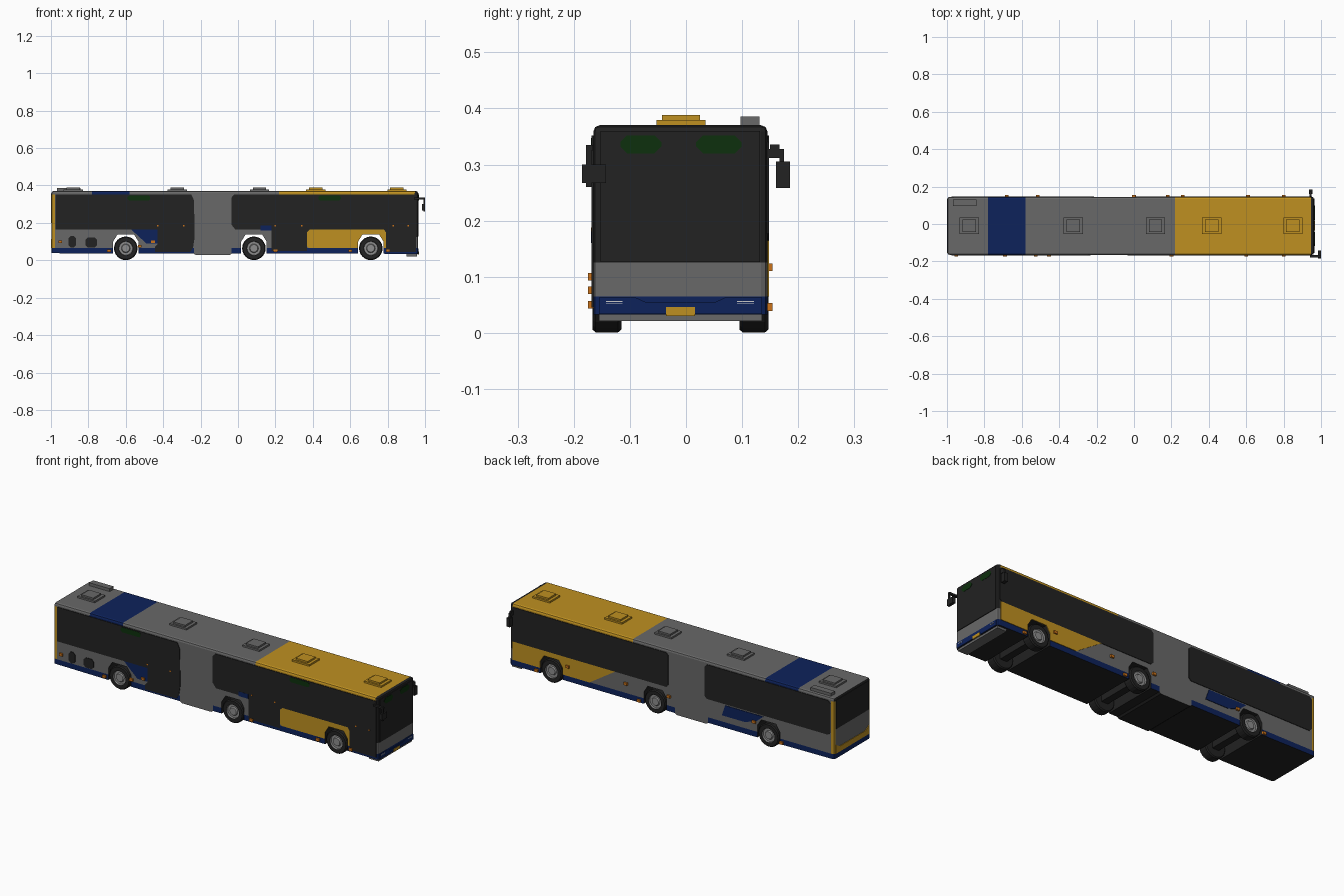
import bpy, bmesh, math
from mathutils import Vector

cube = bpy.data.objects.get("Cube")
if cube:
    bpy.data.objects.remove(cube)


def material(name, r, g, b):
    m = bpy.data.materials.new(name)
    m.use_nodes = True
    m.diffuse_color = (r, g, b, 1)
    m.node_tree.nodes["Principled BSDF"].inputs["Base Color"].default_value = (r, g, b, 1)
    return m


GRAY = material("body gray", .14, .14, .14)
GOLD = material("golden yellow", .52, .28, .015)
BLUE = material("navy blue", .004, .016, .105)
DARK = material("dark glass", .016, .016, .016)
GREEN = material("sign green", .004, .03, .004)
AMBER = material("amber lamp", .6, .17, .01)
METAL = material("wheel metal", .27, .27, .27)
LAMP = material("headlamp white", .6, .6, .6)

MID, HALF = -.01, .155            # body centre line and half width
AXLES = (-.6, .085, .71)
FRONT, REAR = .962, -.997


def finish(name, bm, *mats):
    bmesh.ops.recalc_face_normals(bm, faces=bm.faces)
    me = bpy.data.meshes.new(name)
    bm.to_mesh(me)
    bm.free()
    for m in mats:
        me.materials.append(m)
    ob = bpy.data.objects.new(name, me)
    bpy.context.collection.objects.link(ob)
    return ob


def prism_mesh(points, axis, lo, hi):
    """Extrude a flat outline along x or y."""
    bm = bmesh.new()
    place = (lambda p: (p[0], lo, p[1])) if axis == "y" else (lambda p: (lo, p[0], p[1]))
    face = bm.faces.new([bm.verts.new(place(p)) for p in points])
    new = bmesh.ops.extrude_face_region(bm, geom=[face])["geom"]
    step = Vector((0, hi - lo, 0)) if axis == "y" else Vector((hi - lo, 0, 0))
    bmesh.ops.translate(bm, vec=step, verts=[v for v in new if isinstance(v, bmesh.types.BMVert)])
    bmesh.ops.recalc_face_normals(bm, faces=bm.faces)
    return bm


def prism(name, points, axis, lo, hi, mat):
    return finish(name, prism_mesh(points, axis, lo, hi), mat)


def rect(a, b, c, d, cut=0):
    """Rectangle outline with optional cut corners."""
    if not cut:
        return [(a, c), (b, c), (b, d), (a, d)]
    return [(a + cut, c), (b - cut, c), (b, c + cut), (b, d - cut),
            (b - cut, d), (a + cut, d), (a, d - cut), (a, c + cut)]


def box(name, x0, x1, y0, y1, z0, z1, mat):
    return prism(name, rect(x0, x1, z0, z1), "y", y0, y1, mat)


def side_plate(name, side, points, mat, out=.003):
    y = MID + side * HALF
    return prism(name, points, "y", y - side * .001, y + side * out, mat)


def arch(cx, base):
    """Wheel opening outline, from rear to front."""
    return [(cx - .068, base), (cx - .068, .1), (cx - .045, .137),
            (cx + .045, .137), (cx + .068, .1), (cx + .068, base)]


# Body shell: side outline with wheel openings, extruded across the width
outline = [(REAR, .37), (REAR, .038)]
outline += arch(AXLES[0], .035)
outline += [(-.235, .035), (-.225, .027), (-.045, .027), (-.035, .035)]
outline += arch(AXLES[1], .035) + arch(AXLES[2], .035) + [(FRONT, .033), (FRONT, .37)]
bm = prism_mesh(outline, "y", MID - HALF, MID + HALF)


def rounded(e):
    a, b = (v.co for v in e.verts)
    on_roof = min(a.z, b.z) > .36
    upright = abs(a.z - b.z) > .3
    return on_roof or upright


bmesh.ops.bevel(bm, geom=[e for e in bm.edges if rounded(e)], offset=.011, segments=2,
                affect="EDGES", profile=.5)
cuts = [(Vector((x, 0, 0)), (1, 0, 0)) for x in (-.978, -.78, -.58, -.235, -.035, .22, .945)]
cuts += [(Vector((0, 0, z)), (0, 0, 1)) for z in (.065, .125, .352)]
for co, no in cuts:
    bmesh.ops.bisect_plane(bm, geom=bm.verts[:] + bm.edges[:] + bm.faces[:], plane_co=co, plane_no=no)


def roof_index(x):
    if x > .945:
        return 3
    return 1 if x > .22 else 2 if -.78 < x < -.58 else 0


for f in bm.faces:
    c, n = f.calc_center_median(), f.normal
    inside = abs(n.y) < .1 and c.z < .14 and REAR + .02 < c.x < FRONT - .02
    if n.z < -.5 or inside:
        f.material_index = 3
    elif c.z > .352:
        f.material_index = 3 if c.x < -.99 else roof_index(c.x)
    elif c.z < .065:
        f.material_index = 0 if -.235 < c.x < -.035 else 2
    elif c.x > .945:
        f.material_index = 3 if c.z > .125 else 0
    elif c.x < -.978 and n.x > -.95:
        f.material_index = 1
finish("body_shell", bm, GRAY, GOLD, BLUE, DARK)

# Door side: glazing with doors, coloured panels
side_plate("rear_glazing_and_door", -1, [
    (-.975, .352), (-.25, .352), (-.235, .32), (-.232, .12), (-.24, .07), (-.255, .045),
    (-.445, .045), (-.445, .07), (-.43, .085), (-.43, .165), (-.975, .165)], DARK)
side_plate("front_glazing_and_doors", -1, [
    (-.035, .335), (-.02, .352), (.952, .352), (.952, .045), (.79, .045), (.79, .15), (.78, .165),
    (.385, .165), (.37, .15), (.37, .05), (.18, .05), (.18, .165), (-.015, .165), (-.035, .19)], DARK)
side_plate("gold_panel_right", -1, [(.37, .075), (.38, .065)] + arch(AXLES[2], .065)
           + [(.79, .065), (.79, .15), (.78, .165), (.385, .165), (.37, .15)], GOLD, .002)
side_plate("blue_panel_right", -1, [(-.57, .165), (-.43, .165), (-.43, .09), (-.49, .09), (-.55, .145)], BLUE)
side_plate("blue_trim_right", -1, rect(.12, .18, .16, .185), BLUE, .004)
for x, w, z in ((-.886, .019, .13), (-.785, .03, .122)):
    side_plate("engine_vent", -1, rect(x - w, x + w, .068, z, .012), DARK)
for x in (-.53, .49):
    side_plate("side_sign", -1, rect(x - .06, x + .06, .32, .347, .008), GREEN, .0045)
for x in (-.43, -.29, .2, .34, .83, .91):
    side_plate("door_button", -1, rect(x - .004, x + .004, .181, .188), AMBER, .0045)

# Window side
side_plate("rear_glazing_left", 1, rect(-.975, -.215, .165, .352, .014), DARK)
side_plate("front_glazing_left", 1, rect(.005, .952, .165, .352, .012), DARK)
side_plate("gold_panel_left", 1, [(.48, .065)] + arch(AXLES[2], .065)
           + [(.945, .065), (.945, .165), (.325, .165)], GOLD)
side_plate("blue_panel_left", 1, [(-.57, .158), (-.34, .158), (-.32, .1), (-.46, .1), (-.53, .125)], BLUE)

# Side marker lamps
for side, z, spots in ((-1, .1, (-.95, -.455)), (-1, .05, (-.69, .2, .6, .8)), (-1, .076, (-.525,)),
                       (1, .117, (-.515, 0, .26, .61)), (1, .046, (-.68, .18, .8))):
    for x in spots:
        side_plate("marker_lamp", side, rect(x - .01, x + .01, z - .007, z + .007), AMBER, .0095)

# Front end
def front_plate(name, points, mat, out=.003):
    return prism(name, points, "x", FRONT - .001, FRONT + out, mat)


front_plate("windscreen", rect(-.152, .132, .126, .36), DARK)
front_plate("front_bumper", [(-.155, .034), (.135, .034), (.135, .063), (.07, .063), (.05, .054),
                             (-.07, .054), (-.09, .063), (-.155, .063)], BLUE)
front_plate("number_panel", rect(-.036, .016, .03, .046), GOLD, .005)
for y0, y1 in ((-.117, -.044), (.018, .099)):
    front_plate("destination_sign", rect(y0, y1, .32, .352, .012), GREEN, .0045)
for y in (-.128, .106):
    for z in (.051, .055):
        front_plate("headlamp_strip", rect(y - .015, y + .015, z, z + .0015), LAMP, .004)
box("front_lip", .9, .957, -.155, .135, .021, .036, GRAY)

# Rear end
def rear_plate(name, points, mat, out=.003):
    return prism(name, points, "x", REAR + .001, REAR - out, mat)


rear_plate("rear_window", rect(-.15, .13, .2, .358), DARK)
rear_plate("rear_gold_band", [(-.155, .066), (.135, .066), (.135, .115), (.1, .095),
                              (-.12, .095), (-.155, .115)], GOLD)

# Roof hatches and rear roof unit
for x in (-.88, -.325, .115, .415, .85):
    mat = GOLD if x > .22 else GRAY
    box("hatch_base", x - .052, x + .052, -.053, .035, .369, .379, mat)
    box("hatch_lid", x - .036, x + .036, -.043, .025, .379, .388, mat)
box("roof_unit", -.967, -.843, .097, .131, .369, .386, GRAY)

# Wheels: turned profile of tyre, rim dish and hub
PROFILE = [(.03, .052), (.058, .052), (.063, .046), (.063, .006), (.058, 0), (.038, 0),
           (.036, .009), (.024, .009), (.02, .002), (.012, .002)]


def wheel(name, cx, side):
    bm = bmesh.new()
    n, rings = 24, []
    for r, d in PROFILE:
        y = MID + side * (HALF + .002 - d)
        rings.append([bm.verts.new((cx + r * math.cos(k * math.tau / n), y,
                                    .064 + r * math.sin(k * math.tau / n))) for k in range(n)])
    for i, (a, b) in enumerate(zip(rings, rings[1:])):
        for k in range(n):
            f = bm.faces.new((a[k], a[(k + 1) % n], b[(k + 1) % n], b[k]))
            f.material_index = int(i >= 5)
    bm.faces.new(rings[0])
    bm.faces.new(rings[-1]).material_index = 1
    return finish(name, bm, DARK, METAL)


for cx in AXLES:
    for side, label in ((-1, "right"), (1, "left")):
        wheel("wheel_" + label, cx, side)
    box("axle", cx - .02, cx + .02, MID - .11, MID + .11, .045, .085, DARK)

# Mirrors
box("right_mirror_arm", .94, 1, -.178, -.166, .325, .335, DARK)
box("right_mirror_stem", .992, 1, -.178, -.168, .26, .335, DARK)
box("right_mirror_head", .984, 1, -.185, -.143, .267, .3, DARK)
box("left_mirror_arm", .938, .95, .14, .175, .312, .328, DARK)
box("left_mirror_top", .938, .95, .15, .167, .326, .336, DARK)
box("left_mirror_head", .935, .955, .16, .185, .258, .305, DARK)
box("left_mirror_stem", .938, .95, .167, .175, .3, .328, DARK)
